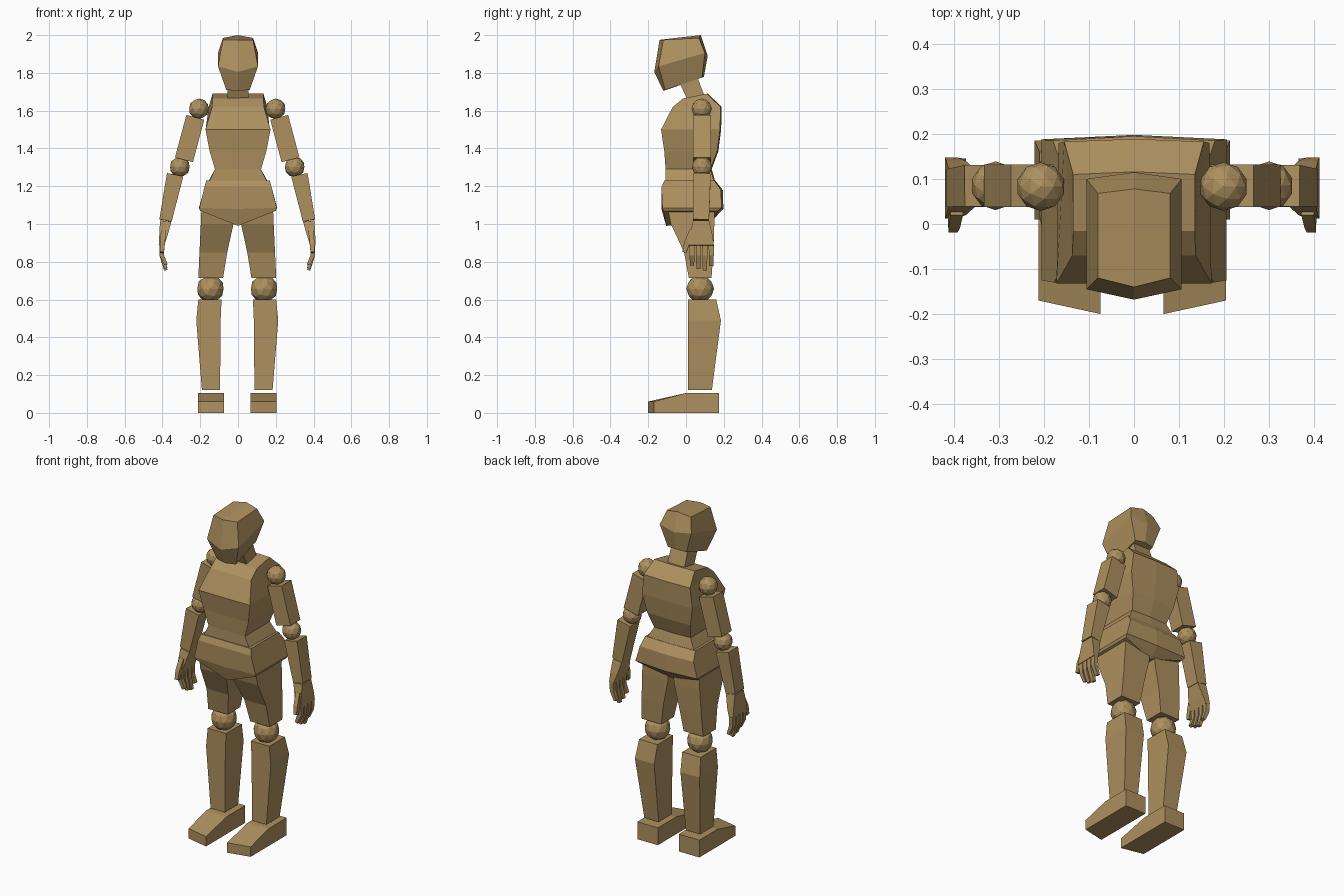
import bpy, bmesh
from mathutils import Vector

if "Cube" in bpy.data.objects:
    bpy.data.objects.remove(bpy.data.objects["Cube"])

wood = bpy.data.materials.new("tan wood")
wood.diffuse_color = (0.42, 0.28, 0.115, 1)
wood.use_nodes = True
wood.node_tree.nodes["Principled BSDF"].inputs["Base Color"].default_value = wood.diffuse_color
MID = -0.004  # slight sideways offset of the limb pairs


def finish(name, bm):
    bmesh.ops.recalc_face_normals(bm, faces=bm.faces[:])
    me = bpy.data.meshes.new(name)
    bm.to_mesh(me)
    bm.free()
    me.materials.append(wood)
    ob = bpy.data.objects.new(name, me)
    bpy.context.collection.objects.link(ob)
    return ob


def loft(name, rings, keel=False):
    """Skin a stack of rings with flat faces and cap both ends."""
    bm = bmesh.new()
    vs = [[bm.verts.new(p) for p in r] for r in rings]
    n = len(rings[0])
    for a, b in zip(vs, vs[1:]):
        for i in range(n):
            j = (i + 1) % n
            bm.faces.new((a[i], a[j], b[j], b[i]))
    for cap in (vs[0], vs[-1]):
        if n == 6:  # split along the centre line
            bm.faces.new((cap[0], cap[1], cap[4], cap[5]))
            bm.faces.new((cap[1], cap[2], cap[3], cap[4]))
        else:
            bm.faces.new(cap)
    return finish(name, bm)


def ring6(front, front_mid, back, back_mid):
    """Six-sided ring: corners (x, y, z), centre points (y, z)."""
    (fx, fy, fz), (bx, by, bz) = front, back
    return [(-fx, fy, fz), (0, *front_mid), (fx, fy, fz),
            (bx, by, bz), (0, *back_mid), (-bx, by, bz)]


def ring4(s, x0, x1, y0, y1, z):
    return [(s * x + MID, y, z) for x, y in ((x0, y0), (x1, y0), (x1, y1), (x0, y1))]


def limb(name, s, stations):
    """Box-section limb along points ((x, y, z), half thickness, half depth)."""
    pts = [Vector(p) for p, _, _ in stations]
    rings = []
    for i, (p, hx, hy) in enumerate(stations):
        d = (pts[min(i + 1, len(pts) - 1)] - pts[max(i - 1, 0)]).normalized()
        u = d.cross(Vector((0, 1, 0))).normalized()
        v = u.cross(d).normalized()
        c = Vector(p)
        ring = [c + u * a * hx + v * b * hy for a, b in ((-1, -1), (1, -1), (1, 1), (-1, 1))]
        rings.append([(s * q.x + MID, q.y, q.z) for q in ring])
    return loft(name, rings)


def ball(name, s, x, y, z, r):
    bm = bmesh.new()
    bmesh.ops.create_icosphere(bm, subdivisions=2, radius=r)
    bmesh.ops.translate(bm, verts=bm.verts[:], vec=(s * x + MID, y, z))
    return finish(name, bm)


# Head and neck
loft("head", [
    ring6((.08, -.12, 1.975), (-.14, 1.975), (.08, .068, 1.985), (.078, 2.0)),
    ring6((.106, -.145, 1.835), (-.168, 1.805), (.106, .1, 1.905), (.115, 1.89)),
    ring6((.062, -.11, 1.71), (-.12, 1.705), (.062, .085, 1.775), (.095, 1.78))])
loft("neck", [
    [(-.057, .015, 1.64), (.057, .015, 1.64), (.057, .105, 1.66), (-.057, .105, 1.66)],
    [(-.055, -.035, 1.75), (.055, -.035, 1.75), (.055, .055, 1.79), (-.055, .055, 1.79)]])

# Torso, from shoulders to waist
torso = [
    (.135, -.015, 1.665, .135, .11, 1.69),
    (.137, -.07, 1.62, .155, .183, 1.62),
    (.172, -.132, 1.5, .168, .18, 1.5),
    (.15, -.115, 1.385, .145, .165, 1.385),
    (.122, -.108, 1.29, .122, .13, 1.29),
    (.155, -.11, 1.22, .16, .15, 1.22)]
loft("torso", [ring6((fx, fy, fz), (fy, fz), (bx, by, bz), (by + .006, bz))
               for fx, fy, fz, bx, by, bz in torso])

# Pelvis with a keel-shaped underside
loft("pelvis", [
    ring6((.168, -.115, 1.23), (-.115, 1.23), (.168, .15, 1.23), (.155, 1.23)),
    ring6((.178, -.13, 1.195), (-.13, 1.195), (.18, .185, 1.18), (.195, 1.18)),
    ring6((.205, -.125, 1.085), (-.13, 1.08), (.207, .188, 1.085), (.198, 1.08)),
    ring6((.2, -.12, 1.07), (-.105, .99), (.2, .17, 1.07), (.14, 1.02))])

# Arms, hands, legs and feet, mirrored
for s, side in ((-1, "right"), (1, "left")):
    ball(side + "_shoulder_joint", s, .203, .083, 1.61, .054)
    limb(side + "_upper_arm", s, [((.222, .085, 1.565), .049, .047),
                                  ((.282, .085, 1.34), .049, .047)])
    ball(side + "_elbow_joint", s, .304, .085, 1.302, .054)
    limb(side + "_forearm", s, [((.329, .085, 1.26), .044, .046),
                                ((.38, .08, 1.018), .033, .042)])
    # Palm flares toward the fingers
    limb(side + "_palm", s, [((.379, .08, 1.015), .03, .042),
                             ((.391, .08, .94), .022, .06),
                             ((.402, .08, .885), .014, .068)])
    for i, tip in enumerate((.785, .765, .755, .78)):
        y = .032 + i * .034
        limb(f"{side}_finger_{i + 1}", s, [((.401, y, .89), .012, .014),
                                           ((.4, y, .835), .012, .013),
                                           ((.378, y, tip), .009, .011)])
    limb(side + "_thumb", s, [((.39, .035, .965), .014, .016),
                              ((.396, .005, .9), .013, .015),
                              ((.398, -.008, .85), .01, .011)])

    loft(side + "_thigh", [ring4(s, .015, .19, -.095, .15, 1.07),
                           ring4(s, .02, .193, -.08, .15, 1.0),
                           ring4(s, .053, .2, -.01, .145, .85),
                           ring4(s, .075, .206, .015, .135, .715)])
    ball(side + "_knee_joint", s, .142, .075, .657, .073)
    loft(side + "_shin", [ring4(s, .083, .206, .01, .16, .6),
                          ring4(s, .088, .217, .01, .185, .49),
                          ring4(s, .091, .187, .01, .137, .12)])
    # Foot as a wedge, its toe edge further forward on the inner side
    x0, x1 = .07, .208
    outline = [(0, 0), (0, .06), (.2, .105), (.375, .105), (.375, 0)]
    loft(side + "_foot", [[(s * x + MID, y - .2 + (push if i < 2 else 0), z)
                           for i, (y, z) in enumerate(outline)]
                          for x, push in ((x0, 0), (x1, .03))])
